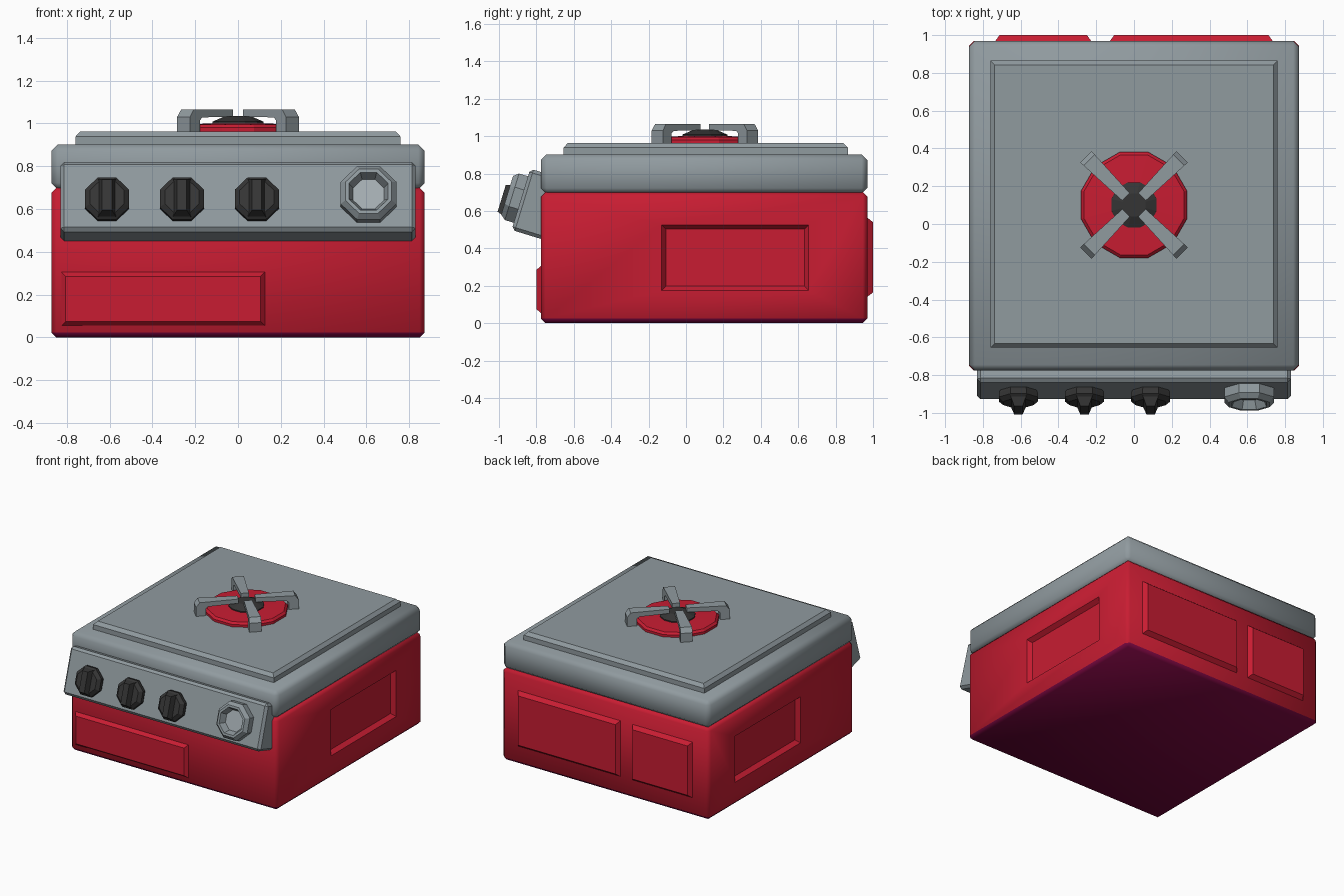
import bpy, bmesh, math
from mathutils import Matrix, Vector

if "Cube" in bpy.data.objects:
    bpy.data.objects.remove(bpy.data.objects["Cube"])


def material(name, rgb):
    m = bpy.data.materials.new(name)
    m.diffuse_color = (*rgb, 1)
    m.use_nodes = True
    m.node_tree.nodes["Principled BSDF"].inputs["Base Color"].default_value = m.diffuse_color
    return m


RED = material("red enamel", (0.58, 0.012, 0.032))
PLUM = material("dark plum underside", (0.19, 0.002, 0.05))
GREY = material("grey steel", (0.28, 0.325, 0.347))
PALE = material("pale gauge face", (0.37, 0.42, 0.445))
DARK = material("charcoal", (0.036, 0.036, 0.036))


def frame(origin, x_axis, z_axis):
    """Local frame: z points outward from a surface, x runs along it."""
    x, z = Vector(x_axis).normalized(), Vector(z_axis).normalized()
    m = Matrix((x, z.cross(x), z)).transposed().to_4x4()
    return Matrix.Translation(origin) @ m


def finish(name, bm, mat, matrix=Matrix()):
    bmesh.ops.recalc_face_normals(bm, faces=bm.faces)
    me = bpy.data.meshes.new(name)
    bm.to_mesh(me)
    bm.free()
    me.materials.append(mat)
    ob = bpy.data.objects.new(name, me)
    ob.matrix_world = matrix
    bpy.context.collection.objects.link(ob)
    return ob


def box(name, size, centre, bevel, mat, matrix=Matrix()):
    bm = bmesh.new()
    bmesh.ops.create_cube(bm, size=1)
    for v in bm.verts:
        v.co = Vector(a * b for a, b in zip(v.co, size)) + Vector(centre)
    bmesh.ops.bevel(bm, geom=bm.edges[:], offset=bevel, segments=1, affect='EDGES')
    return finish(name, bm, mat, matrix)


def loft(name, rings, mat, matrix):
    """Skin closed rings of points and cap both ends."""
    bm = bmesh.new()
    loops = [[bm.verts.new(p) for p in r] for r in rings]
    n = len(loops[0])
    for a, b in zip(loops, loops[1:]):
        for i in range(n):
            j = (i + 1) % n
            bm.faces.new((a[i], a[j], b[j], b[i]))
    bm.faces.new(loops[0][::-1])
    bm.faces.new(loops[-1])
    return finish(name, bm, mat, matrix)


def plate(name, levels, mat, matrix):
    """Stack of rectangles given as (width, height, z)."""
    return loft(name, [[(sx * w / 2, sy * h / 2, z)
                        for sx, sy in ((-1, -1), (1, -1), (1, 1), (-1, 1))]
                       for w, h, z in levels], mat, matrix)


def lathe(name, profile, n, mat, matrix):
    """Polygonal turning; profile radii are measured to the flats."""
    k = 1 / math.cos(math.pi / n)
    ang = [2 * math.pi * (i + 0.5) / n for i in range(n)]
    return loft(name, [[(r * k * math.cos(a), r * k * math.sin(a), z) for a in ang]
                       for r, z in profile], mat, matrix)


def smooth(ob):
    bpy.ops.object.select_all(action='DESELECT')
    ob.select_set(True)
    bpy.context.view_layer.objects.active = ob
    bpy.ops.object.shade_smooth_by_angle(angle=math.radians(50))


# Body with dark underside, lid and raised top plate
CY = 0.097
body = box("body", (1.745, 1.745, 0.70), (0, CY, 0.35), 0.024, RED)
body.data.materials.append(PLUM)
for p in body.data.polygons:
    if p.normal.z < -0.5:
        p.material_index = 1
lid = box("lid", (1.745, 1.745, 0.21), (0, CY, 0.797), 0.03, GREY)
smooth(body)
smooth(lid)
plate("top_plate", ((1.52, 1.52, 0.89), (1.52, 1.52, 0.938), (1.475, 1.475, 0.962)), GREY,
      Matrix.Translation((0, 0.105, 0)))

# Recessed panels in both sides
for s, side in ((1, "right"), (-1, "left")):
    cut = plate(side + "_recess_cutter", ((0.74, 0.305, -0.032), (0.832, 0.397, 0.032)), RED,
                frame((s * 0.8725, 0.263, 0.35), (0, s, 0), (s, 0, 0)))
    cut.hide_render = True
    cut.hide_set(True)
    mod = body.modifiers.new(side + "_recess", 'BOOLEAN')
    mod.object = cut
    mod.operation = 'DIFFERENCE'
    mod.solver = 'EXACT'

# Raised plates on the front and back
plate("front_plate", ((0.96, 0.26, -0.005), (0.91, 0.21, 0.025)), RED,
      frame((-0.35, -0.775, 0.18), (1, 0, 0), (0, -1, 0)))
for name, x0, x1 in (("back_plate_large", -0.13, 0.737), ("back_plate_small", -0.737, -0.224)):
    w = x1 - x0
    plate(name, ((w, 0.43, -0.005), (w - 0.05, 0.375, 0.03)), RED,
          frame(((x0 + x1) / 2, 0.97, 0.352), (-1, 0, 0), (0, 1, 0)))

# Tilted control panel
T = math.radians(17)
panel = frame((0, -0.884, 0.657), (1, 0, 0), (0, -math.cos(T), math.sin(T)))
box("control_panel", (1.66, 0.342, 0.2), (0, 0.005, -0.1), 0.018, GREY, panel)

# Three octagonal knobs with grip ridges
for i, x in enumerate((-0.612, -0.262, 0.088)):
    at = panel @ Matrix.Translation((x, -0.02, 0))
    lathe(f"knob_{i + 1}", ((0.09, -0.01), (0.103, 0.015), (0.103, 0.04), (0.08, 0.062)), 8, DARK, at)
    plate(f"knob_grip_{i + 1}", ((0.09, 0.19, 0.04), (0.045, 0.15, 0.1)), DARK, at)

# Gauge ring with a paler sunken face
gauge = lathe("gauge_ring", ((0.13, -0.01), (0.13, 0.05), (0.108, 0.077), (0.092, 0.077), (0.072, 0.03)),
              8, GREY, panel @ Matrix.Translation((0.61, 0.004, 0)))
gauge.data.materials.append(PALE)
for p in gauge.data.polygons:
    if len(p.vertices) == 8 and p.center.z > 0:
        p.material_index = 1

# Burner disc and cap
centre = Matrix.Translation((0, 0.101, 0))
lathe("burner_disc", ((0.28, 0.95), (0.28, 0.98), (0.265, 0.995), (0.12, 1.0)), 12, RED, centre)
lathe("burner_cap", ((0.12, 0.99), (0.12, 1.008), (0.06, 1.034)), 12, DARK, centre)

# Four diagonal pan supports: level arm on a bent leg, narrowing toward the middle
PROFILE = ((0.36, 0.955), (0.36, 1.03), (0.335, 1.064), (0.06, 1.064),
           (0.06, 1.032), (0.275, 1.028), (0.29, 1.015), (0.29, 0.955))
for i in range(4):
    rings = [[(r, s * (0.028 + 0.014 * (r - 0.06) / 0.29), z) for r, z in PROFILE] for s in (-1, 1)]
    loft(f"pan_support_{i + 1}", rings, GREY,
         centre @ Matrix.Rotation(math.radians(45 + 90 * i), 4, 'Z'))
